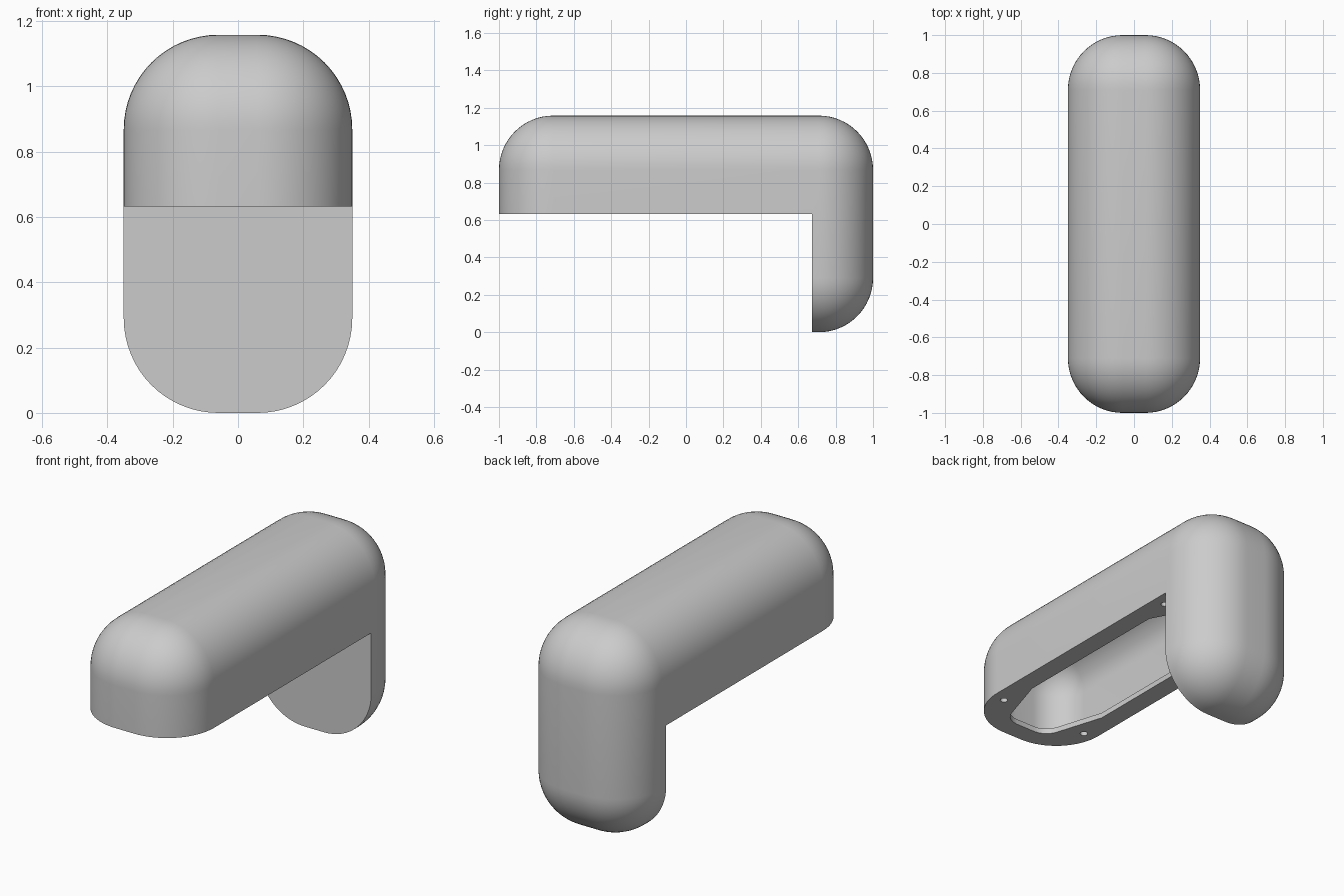
import bpy, bmesh
from math import sin, cos, radians

cube = bpy.data.objects.get("Cube")
if cube:
    bpy.data.objects.remove(cube, do_unlink=True)

grey = bpy.data.materials.new("plain_grey")
grey.use_nodes = True
grey.diffuse_color = (0.6, 0.6, 0.6, 1)
grey.node_tree.nodes["Principled BSDF"].inputs["Base Color"].default_value = (0.6, 0.6, 0.6, 1)


def finish(name, bm):
    bmesh.ops.recalc_face_normals(bm, faces=bm.faces)
    mesh = bpy.data.meshes.new(name)
    bm.to_mesh(mesh)
    bm.free()
    mesh.materials.append(grey)
    obj = bpy.data.objects.new(name, mesh)
    bpy.context.collection.objects.link(obj)
    return obj


def box(name, lo, hi, radius=0, rounded=lambda edge: True):
    """Box between two corners, with chosen edges rounded."""
    bm = bmesh.new()
    bmesh.ops.create_cube(bm, size=1)
    for v in bm.verts:
        v.co = [l if c < 0 else h for c, l, h in zip(v.co, lo, hi)]
    if radius:
        bmesh.ops.bevel(bm, geom=[e for e in bm.edges if rounded(e)], offset=radius,
                        segments=16, profile=0.5, affect='EDGES', clamp_overlap=False)
    return finish(name, bm)


def prism(name, outline, z0, z1):
    """Flat outline pulled straight up."""
    bm = bmesh.new()
    face = bm.faces.new([bm.verts.new((x, y, z0)) for x, y in outline])
    top = bmesh.ops.extrude_face_region(bm, geom=[face])["geom"]
    bmesh.ops.translate(bm, vec=(0, 0, z1 - z0),
                        verts=[v for v in top if isinstance(v, bmesh.types.BMVert)])
    return finish(name, bm)


def circle(cx, cy, r, n=16):
    return [(cx + r * cos(radians(360 * i / n)), cy + r * sin(radians(360 * i / n))) for i in range(n)]


def cut(target, cutter):
    mod = target.modifiers.new("cut", 'BOOLEAN')
    mod.operation, mod.object, mod.solver = 'DIFFERENCE', cutter, 'EXACT'
    bpy.context.view_layer.objects.active = target
    bpy.ops.object.modifier_apply(modifier=mod.name)
    bpy.data.objects.remove(cutter, do_unlink=True)


RIM = 0.632       # height of the arm's underside
LEG = 0.675       # front face of the leg

# Rounded block, with the lower front removed to leave an arm and a leg
body = box("arm_and_leg_shell", (-0.35, -1, 0), (0.35, 1, 1.158), 0.29)
cut(body, box("notch", (-1, -2, -1), (1, LEG, RIM)))

# Vaulted hollow inside the arm, open below through a lip
cut(body, box("hollow", (-0.25, -0.9, RIM + 0.03), (0.25, 0.65, 1.05), 0.19,
              lambda e: max(v.co.z for v in e.verts) > 1))


# Lip opening, narrowed at each end to clear the screw holes
def end(y_kink, y_tip, s):
    arc = [(0.06 + 0.1 * cos(radians(a)), y_tip - s * 0.1 + s * 0.1 * sin(radians(a)))
           for a in range(15, 91, 15)]
    half = [(0.24, y_kink)] + arc
    return half + [(-x, y) for x, y in reversed(half)]


outline = end(0.41, 0.64, 1) + end(-0.55, -0.89, -1)[::-1]
cut(body, prism("opening", outline, RIM - 0.1, RIM + 0.06))

# Screw holes in the underside
for side in (-1, 1):
    for y in (-0.74, 0.58):
        cut(body, prism("screw_hole", circle(side * 0.275, y, 0.02), RIM - 0.1, RIM + 0.1))

bpy.ops.object.select_all(action='DESELECT')
body.select_set(True)
bpy.context.view_layer.objects.active = body
bpy.ops.object.shade_smooth_by_angle(angle=radians(30))
